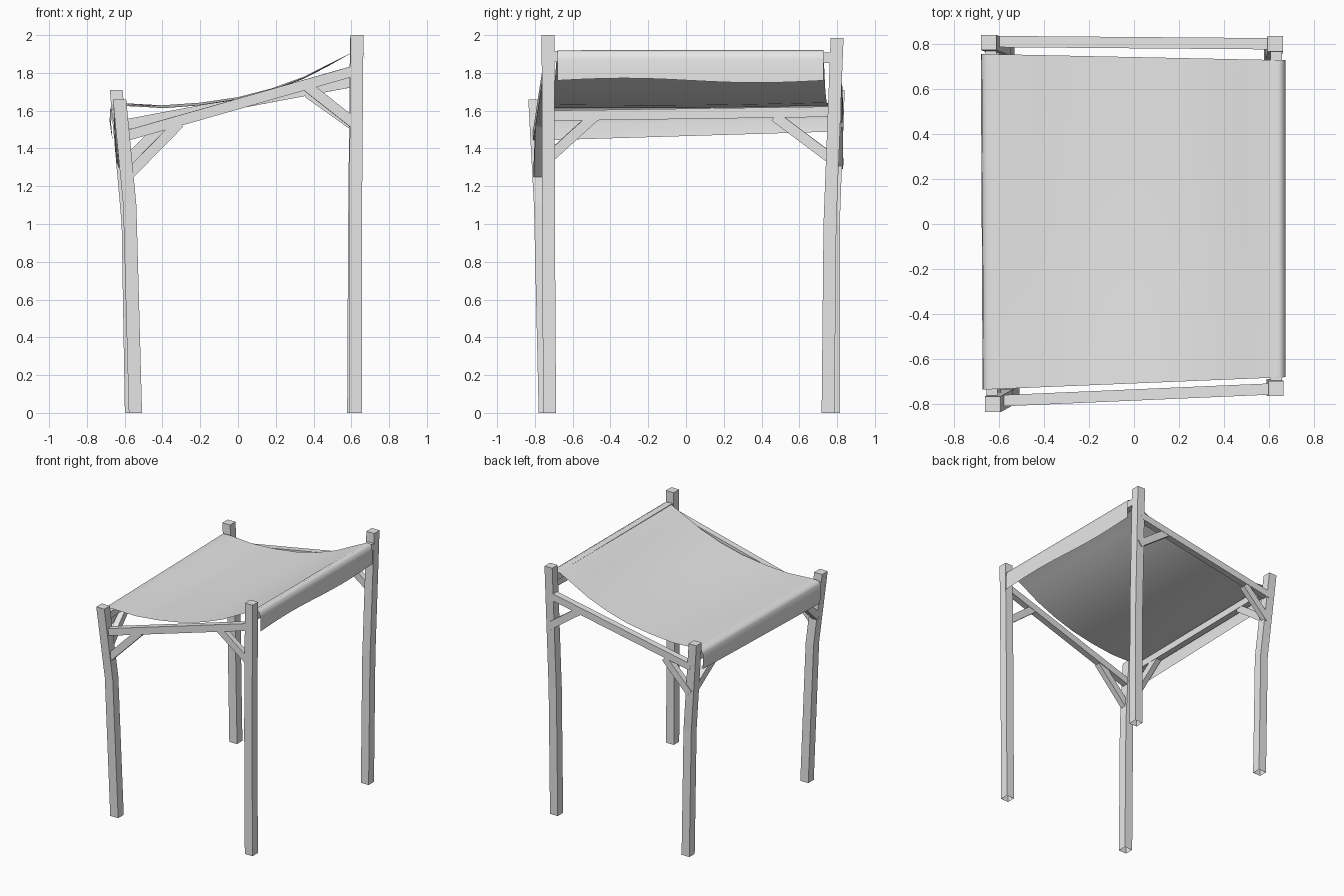
import bpy
import bmesh
import math
from mathutils import Vector

cube = bpy.data.objects.get("Cube")
if cube:
    bpy.data.objects.remove(cube, do_unlink=True)

grey = bpy.data.materials.new("plain_grey")
grey.use_nodes = True
grey.diffuse_color = (0.8, 0.8, 0.8, 1)
grey.node_tree.nodes["Principled BSDF"].inputs["Base Color"].default_value = (0.8, 0.8, 0.8, 1)


def finish(name, bm):
    mesh = bpy.data.meshes.new(name)
    bm.to_mesh(mesh)
    bm.free()
    mesh.materials.append(grey)
    obj = bpy.data.objects.new(name, mesh)
    bpy.context.collection.objects.link(obj)
    return obj


def skin(bm, rings, cap_start=True):
    """Join square rings into a tube, with an optional cap at the start."""
    loops = [[bm.verts.new(p) for p in ring] for ring in rings]
    for low, high in zip(loops, loops[1:]):
        for i in range(4):
            j = (i + 1) % 4
            bm.faces.new((low[i], low[j], high[j], high[i]))
    bm.faces.new(loops[-1])
    if cap_start:
        bm.faces.new(loops[0][::-1])
    bmesh.ops.recalc_face_normals(bm, faces=bm.faces)


CORNERS = ((-1, -1), (1, -1), (1, 1), (-1, 1))


def post(name, path, width=0.068):
    """Bent square post with level cuts and an open foot."""
    h = width / 2
    bm = bmesh.new()
    skin(bm, [[(x + a * h, y + b * h, z) for a, b in CORNERS] for x, y, z in path], False)
    for f in bm.faces:
        if f.calc_center_median().z < 1.6 and f.normal.dot(
                f.calc_center_median() - Vector((path[0][0], path[0][1], 0.5))) < -0.05:
            f.normal_flip()
    finish(name, bm)


def timber(name, start, end, thick=0.05, deep=0.055):
    """Straight timber whose ends are cut plumb to the run."""
    a, b = Vector(start), Vector(end)
    along = (b - a).normalized()
    side = along.cross(Vector((0, 0, 1))).normalized()
    up = side.cross(along)
    bm = bmesh.new()
    skin(bm, [[p + side * (s * thick / 2) + up * (t * deep / 2) for s, t in CORNERS] for p in (a, b)])
    finish(name, bm)


# Four leaning, slightly bent posts
post("front_low_post", [(-0.543, -0.745, 0), (-0.573, -0.77, 1.1), (-0.627, -0.8, 1.66)], 0.07)
post("back_low_post", [(-0.565, 0.78, 0), (-0.582, 0.78, 1.0), (-0.645, 0.806, 1.71)])
post("front_tall_post", [(0.623, -0.722, 0), (0.622, -0.728, 1.0), (0.63, -0.73, 2.0)])
post("back_tall_post", [(0.612, 0.752, 0), (0.617, 0.762, 1.0), (0.627, 0.8, 1.985)])

# Sloping rails, then level rails carrying the cloth
timber("front_rail", (-0.6, -0.785, 1.465), (0.62, -0.732, 1.812))
timber("back_rail", (-0.62, 0.81, 1.522), (0.62, 0.8, 1.755))
timber("low_rail", (-0.63, -0.79, 1.572), (-0.635, 0.8, 1.595))
timber("tall_rail", (0.632, -0.73, 1.885), (0.632, 0.8, 1.88))

# Diagonal braces under the rails
timber("front_low_brace", (-0.59, -0.785, 1.25), (-0.31, -0.775, 1.535), 0.045)
timber("front_tall_brace", (0.63, -0.732, 1.52), (0.37, -0.743, 1.725), 0.045)
timber("back_low_brace", (-0.61, 0.81, 1.31), (-0.39, 0.808, 1.53), 0.045)
timber("back_tall_brace", (0.63, 0.8, 1.51), (0.37, 0.802, 1.695), 0.045)
timber("low_front_brace", (-0.612, -0.76, 1.32), (-0.632, -0.485, 1.57), 0.045)
timber("low_back_brace", (-0.62, 0.79, 1.33), (-0.635, 0.47, 1.57), 0.045)

# Draped cloth: one profile carried from the front edge to the back edge
profile = [(-0.668, 1.46), (-0.676, 1.54), (-0.672, 1.605), (-0.655, 1.628), (-0.6, 1.632),
           (-0.4, 1.622), (-0.2, 1.637), (0.0, 1.667), (0.18, 1.715), (0.35, 1.778),
           (0.48, 1.845), (0.6, 1.905), (0.64, 1.92), (0.664, 1.91), (0.672, 1.87), (0.672, 1.76)]
ROWS = 12
bm = bmesh.new()
grid = []
for i, (x, z) in enumerate(profile):
    u = (x + 0.67) / 1.34
    front = -0.735 + 0.055 * u
    back = 0.755 - 0.028 * u
    row = []
    for r in range(ROWS + 1):
        t = r / ROWS
        lift = 0.016 * (t - 0.5) * (1 - u)
        if i == 0:
            lift = 0.045 * (t - 0.5) + 0.006
        elif i == len(profile) - 1:
            lift = 0.012 * math.sin(t * math.tau)
        elif 4 < i < 11:
            lift -= 0.008 * math.sin(t * math.pi)
        row.append(bm.verts.new((x - 0.008 * (t - 0.5) * (1 - u), front + (back - front) * t, z + lift)))
    grid.append(row)
for a, b in zip(grid, grid[1:]):
    for r in range(ROWS):
        bm.faces.new((a[r], b[r], b[r + 1], a[r + 1]))
for f in bm.faces:
    f.smooth = True
finish("cloth_canopy", bm)
